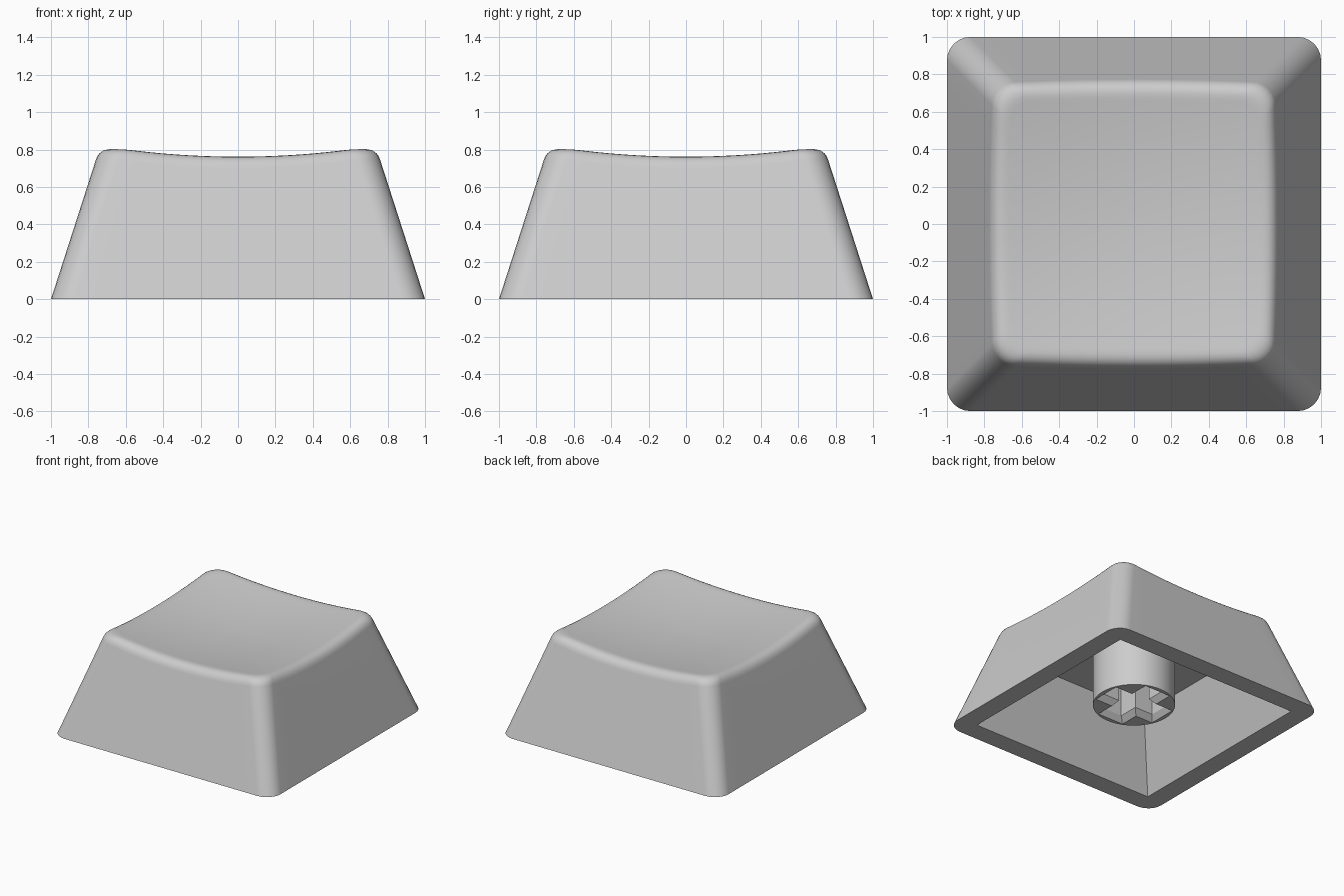
import bpy, bmesh, math

if "Cube" in bpy.data.objects:
    bpy.data.objects.remove(bpy.data.objects["Cube"])

mat = bpy.data.materials.new("mid grey plastic")
mat.diffuse_color = (0.605, 0.605, 0.605, 1)
mat.use_nodes = True
mat.node_tree.nodes["Principled BSDF"].inputs["Base Color"].default_value = mat.diffuse_color

SLOPE = 0.322       # inward lean of the outer sides
R = 0.125           # corner radius
CEILING = 0.55
CORNER_STEPS, SIDE_STEPS, FILLET_STEPS = 6, 14, 6


def outline(h, r):
    """Rounded square of half width h and corner radius r, counter-clockwise."""
    pts = []
    k = h - r
    for c, s in ((1, 0), (0, 1), (-1, 0), (0, -1)):
        side = [(h, -k + 2 * k * i / SIDE_STEPS) for i in range(1, SIDE_STEPS)]
        arc = [math.pi / 2 * i / CORNER_STEPS for i in range(CORNER_STEPS + 1)]
        side += [(k + r * math.cos(a), k + r * math.sin(a)) for a in arc]
        pts += [(x * c - y * s, x * s + y * c) for x, y in side]
    return pts


def dish(x, y):
    return 0.71 + 0.11 * (x * x + y * y)


def finish(bm, name):
    bmesh.ops.remove_doubles(bm, verts=bm.verts, dist=1e-5)
    bmesh.ops.recalc_face_normals(bm, faces=bm.faces)
    me = bpy.data.meshes.new(name)
    bm.to_mesh(me)
    bm.free()
    me.materials.append(mat)
    ob = bpy.data.objects.new(name, me)
    bpy.context.collection.objects.link(ob)
    return ob


def smooth(ob):
    bpy.ops.object.select_all(action='DESELECT')
    ob.select_set(True)
    bpy.context.view_layer.objects.active = ob
    bpy.ops.object.shade_smooth_by_angle(angle=math.radians(30))
    ob.modifiers.new("weighted normals", 'WEIGHTED_NORMAL').keep_sharp = True


def loft(rings, name):
    """Skin a list of equal-length point rings and cap both ends."""
    bm = bmesh.new()
    loops = [[bm.verts.new(p) for p in ring] for ring in rings]
    n = len(rings[0])
    for a, b in zip(loops, loops[1:]):
        for i in range(n):
            k = (i + 1) % n
            bm.faces.new((a[i], a[k], b[k], b[i]))
    bm.faces.new(loops[0][::-1])
    bm.faces.new(loops[-1])
    return finish(bm, name)


# --- cap shell: ceiling, inner walls, bottom rim, outer sides
rings = [[(x, y, z) for x, y in outline(h, r)]
         for h, r, z in ((0.62, 0, CEILING), (0.84, 0, 0), (1, R, 0))]

# rim fillet, following the height where the dish meets the side
edge = [dish(x, y) for x, y in outline(0.75, R)]
for j in range(FILLET_STEPS + 1):
    t = j / FILLET_STEPS
    w0, w1, w2 = (1 - t) ** 2, 2 * t * (1 - t), t * t
    ring = []
    for i, ze in enumerate(edge):
        z0 = ze - 0.07
        h0, h1 = 1 - SLOPE * z0, 1 - SLOPE * ze
        h2 = h1 - 0.075
        x, y = outline(w0 * h0 + w1 * h1 + w2 * h2, R)[i]
        ring.append((x, y, w0 * z0 + w1 * ze + w2 * dish(*outline(h2, R)[i])))
    rings.append(ring)

# dished top
rim = rings[-1]
for s in (0.97, 0.85, 0.7, 0.55, 0.4, 0.25, 0.1, 0.02):
    rings.append([(x * s, y * s, dish(x * s, y * s)) for x, y, z in rim])
smooth(loft(rings, "cap_shell"))


# --- round stem with a chamfered cross-shaped socket
def cross(l, w, z):
    return [(x * c - y * s, x * s + y * c, z)
            for c, s in ((1, 0), (0, 1), (-1, 0), (0, -1))
            for x, y in ((l, -w), (l, w), (w, w))]


angles = [i * math.tau / 48 for i in range(48)]
stem = loft([[(0.31 * math.cos(a), 0.31 * math.sin(a), z) for a in angles]
             for z in (0.115, CEILING + 0.01)], "stem")
cutter = loft([cross(0.283, 0.127, 0.105), cross(0.245, 0.08, 0.16),
               cross(0.245, 0.08, CEILING - 0.01)], "socket_cutter")
cutter.hide_render = True
cut = stem.modifiers.new("socket", 'BOOLEAN')
cut.operation, cut.solver, cut.object = 'DIFFERENCE', 'EXACT', cutter
bpy.context.view_layer.objects.active = stem
bpy.ops.object.modifier_apply(modifier=cut.name)
bpy.data.objects.remove(cutter)
smooth(stem)
